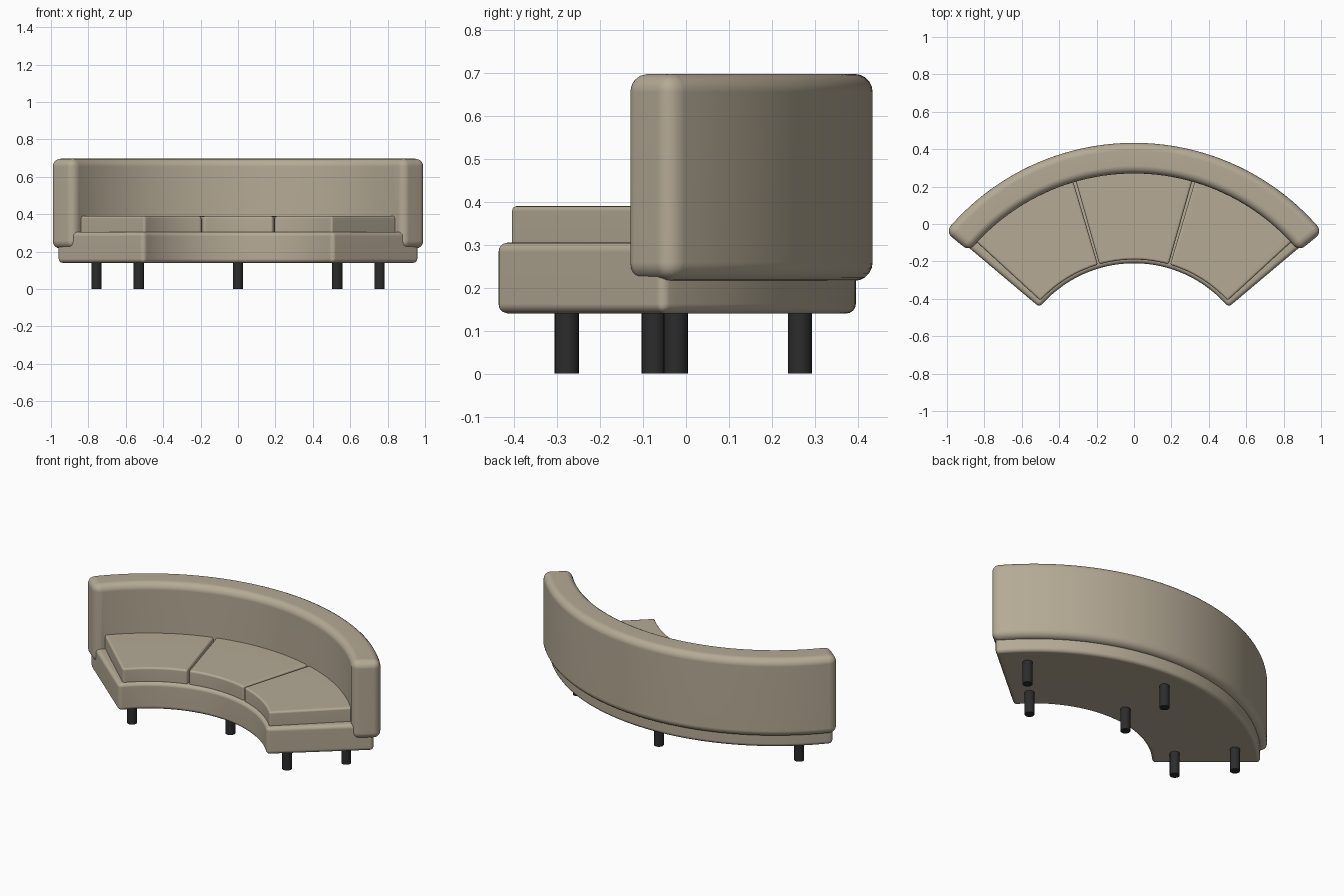
import bpy, bmesh
from math import sin, cos, radians

cube = bpy.data.objects.get("Cube")
if cube:
    bpy.data.objects.remove(cube, do_unlink=True)

CENTRE_Y = -0.87   # shared centre of every arc in the sofa


def material(name, rgb, rough):
    m = bpy.data.materials.new(name)
    m.use_nodes = True
    m.diffuse_color = (*rgb, 1)
    bsdf = m.node_tree.nodes["Principled BSDF"]
    bsdf.inputs["Base Color"].default_value = (*rgb, 1)
    bsdf.inputs["Roughness"].default_value = rough
    return m


fabric = material("beige fabric", (0.46, 0.40, 0.30), 0.9)
black = material("black legs", (0.025, 0.025, 0.025), 0.6)


def finish(bm, name, mat):
    mesh = bpy.data.meshes.new(name)
    bm.to_mesh(mesh)
    bm.free()
    obj = bpy.data.objects.new(name, mesh)
    bpy.context.collection.objects.link(obj)
    mesh.materials.append(mat)
    bpy.ops.object.select_all(action='DESELECT')
    obj.select_set(True)
    bpy.context.view_layer.objects.active = obj
    bpy.ops.object.shade_smooth_by_angle(angle=radians(35))
    return obj


def arc_block(name, r_in, r_out, a0, a1, z0, z1, round_by, steps, segments):
    """Sweep a rectangle around the arc centre and round all its edges."""
    bm = bmesh.new()
    section = [(r_in, z0), (r_out, z0), (r_out, z1), (r_in, z1)]
    rings = []
    for i in range(steps + 1):
        a = radians(a0 + (a1 - a0) * i / steps)
        rings.append([bm.verts.new((r * sin(a), CENTRE_Y + r * cos(a), z))
                      for r, z in section])
    for p, q in zip(rings, rings[1:]):
        for k in range(4):
            n = (k + 1) % 4
            bm.faces.new((p[k], p[n], q[n], q[k]))
    bm.faces.new(rings[0][::-1])
    bm.faces.new(rings[-1])
    bmesh.ops.recalc_face_normals(bm, faces=bm.faces)
    edges = [e for e in bm.edges if e.calc_face_angle(0) > radians(40)]
    bmesh.ops.bevel(bm, geom=edges, offset=round_by, segments=segments,
                    profile=0.5, affect='EDGES', clamp_overlap=True)
    obj = finish(bm, name, fabric)
    # keeps the broad faces flat and the rounding soft
    obj.modifiers.new("flat faces", 'WEIGHTED_NORMAL').keep_sharp = True
    return obj


# Upholstered body
arc_block("seat_base", 0.66, 1.265, -49.9, 49.9, 0.14, 0.305, 0.022, 48, 4)
arc_block("backrest", 1.14, 1.304, -50.6, 50.6, 0.216, 0.697, 0.045, 48, 5)

# Three loose cushions with narrow gaps
for name, a0, a1 in (("right_cushion", -47.4, -16.5),
                     ("middle_cushion", -15.8, 15.8),
                     ("left_cushion", 16.5, 47.4)):
    arc_block(name, 0.68, 1.15, a0, a1, 0.295, 0.39, 0.012, 16, 3)

# Round legs in a front and a rear row
for row, r in (("front", 0.795), ("rear", 1.135)):
    for side, a in (("right", -41.8), ("middle", 0), ("left", 41.8)):
        bm = bmesh.new()
        bmesh.ops.create_cone(bm, cap_ends=True, segments=24,
                              radius1=0.028, radius2=0.028, depth=0.15)
        x, y = r * sin(radians(a)), CENTRE_Y + r * cos(radians(a))
        bmesh.ops.translate(bm, verts=bm.verts, vec=(x, y, 0.075))
        finish(bm, f"{row}_{side}_leg", black)
